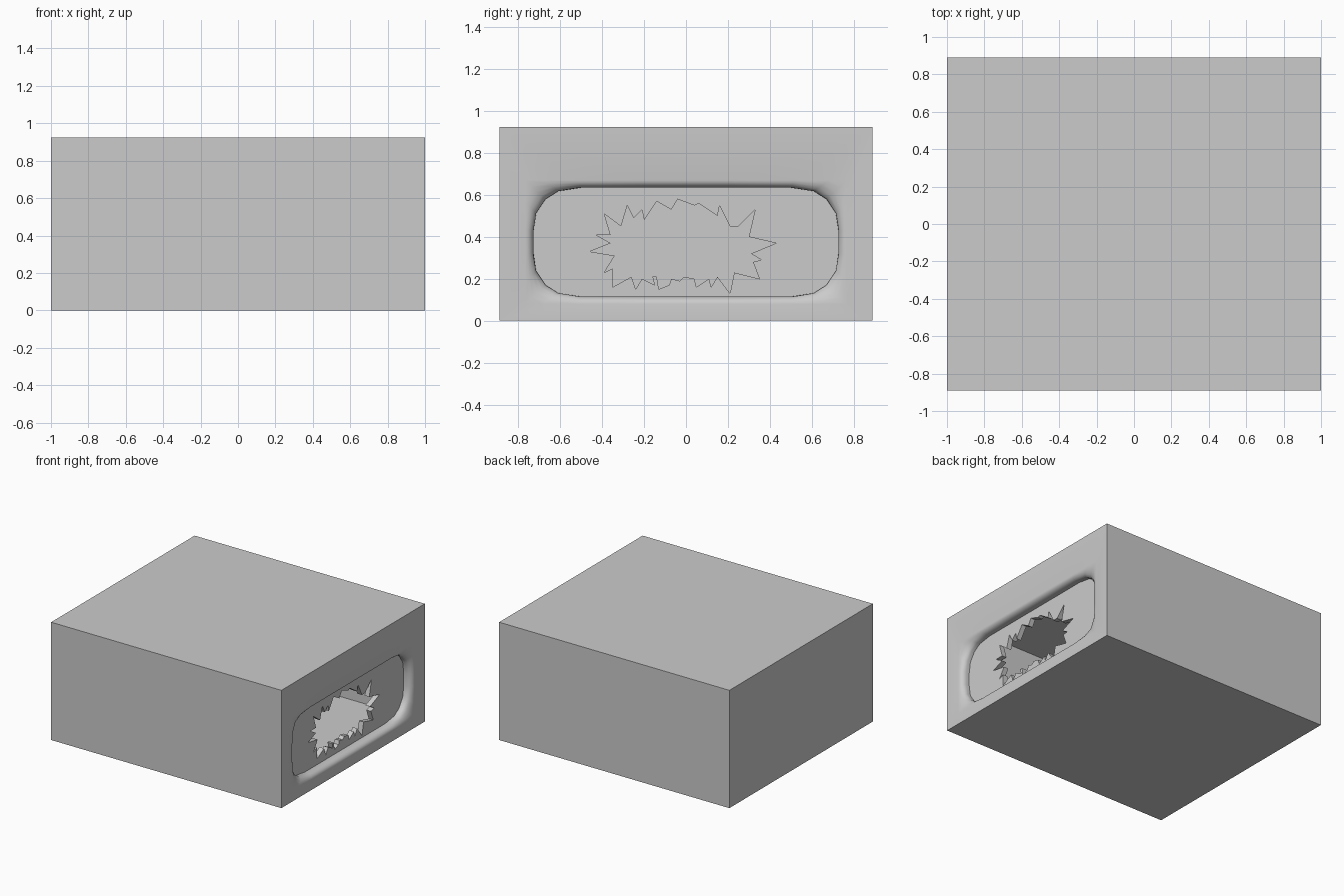
import bpy, bmesh, math
from mathutils import Vector

if "Cube" in bpy.data.objects:
    bpy.data.objects.remove(bpy.data.objects["Cube"])

HX, HY, H = 1.0, 0.89, 0.925
ZC = 0.375  # height of the recess centre


def quad_mirror(quarter):
    """Mirror a +y/+z quarter outline (top to side) into a full closed loop."""
    loop = list(quarter)
    loop += [(y, -z) for y, z in reversed(quarter)]
    loop += [(-y, -z) for y, z in quarter]
    loop += [(-y, z) for y, z in reversed(quarter)]
    return [(y, z + ZC) for y, z in loop]


def ring(bm, pts, depth):
    return [bm.verts.new((HX - depth, y, z)) for y, z in pts]


def loop_edges(bm, vs):
    out = []
    for i, v in enumerate(vs):
        w = vs[(i + 1) % len(vs)]
        out.append(bm.edges.get((v, w)) or bm.edges.new((v, w)))
    return out


def strip(bm, a, b):
    for i in range(len(a)):
        j = (i + 1) % len(a)
        bm.faces.new((a[i], a[j], b[j], b[i]))


def fill_between(bm, a, b, normal=(1, 0, 0)):
    bmesh.ops.triangle_fill(bm, use_beauty=True, normal=normal,
                            edges=loop_edges(bm, a) + loop_edges(bm, b))


def finish(bm, name, smooth=False):
    bmesh.ops.recalc_face_normals(bm, faces=bm.faces[:])
    me = bpy.data.meshes.new(name)
    bm.to_mesh(me)
    bm.free()
    ob = bpy.data.objects.new(name, me)
    bpy.context.collection.objects.link(ob)
    if smooth:
        bpy.context.view_layer.objects.active = ob
        ob.select_set(True)
        bpy.ops.object.shade_smooth_by_angle(angle=math.radians(35))
        ob.select_set(False)
    return ob


# Outlines of the recess: sharp rectangle outside, rounded opening inside
inner = quad_mirror([(0.22, .26), (.50, .26), (.61, .243), (.67, .205),
                     (.715, .138), (.728, .05)])
outer = quad_mirror([(0.22, .295), (.52, .295), (.68, .295), (.767, .295),
                     (.767, .19), (.767, .06)])

# Hollow box housing with a rounded-over recess on the right side
bm = bmesh.new()
rect = [(HY, H), (HY, 0), (-HY, 0), (-HY, H)]
near = ring(bm, rect, 0)
far = ring(bm, rect, 2 * HX)
strip(bm, near, far)
bm.faces.new(far)
rim = ring(bm, outer, 0)
fill_between(bm, near, rim)
steps = 5
prev = rim
for k in range(1, steps + 1):
    a = k / steps * math.pi / 2
    t, d = math.sin(a), 0.045 * (1 - math.cos(a))
    pts = [(o[0] + (i[0] - o[0]) * t, o[1] + (i[1] - o[1]) * t)
           for o, i in zip(outer, inner)]
    cur = ring(bm, pts, d)
    strip(bm, prev, cur)
    prev = cur
strip(bm, prev, ring(bm, inner, 0.07))
finish(bm, "box_housing", smooth=True)

# Torn hole outline, in hundredths of a unit (y, z)
torn = [(-46, 33), (-36, 37), (-43, 41), (-36, 41), (-39, 51), (-31, 45),
        (-28, 55), (-25, 49), (-21, 53), (-20, 48), (-14, 57), (-7, 53),
        (-4, 58), (4, 55), (6, 56), (15, 50), (16, 55), (19, 49), (21, 45),
        (25, 45), (33, 53), (30, 40), (43, 37), (31, 32), (36, 29), (32, 28),
        (35, 20), (23, 23), (21, 13), (15, 21), (12, 16), (11, 20), (5, 16),
        (4, 20), (-1, 21), (-3, 19), (-7, 20), (-8, 17), (-13, 15), (-14, 21),
        (-16, 21), (-15, 17), (-21, 20), (-24, 15), (-26, 21), (-35, 16),
        (-35, 25), (-39, 23), (-34, 31)]
torn = [(y / 100, z / 100) for y, z in torn]

# Recessed panel with thickness around the torn hole
bm = bmesh.new()
f_out, f_in = ring(bm, inner, 0.07), ring(bm, torn, 0.07)
b_out, b_in = ring(bm, inner, 0.11), ring(bm, torn, 0.11)
fill_between(bm, f_out, f_in)
fill_between(bm, b_out, b_in, (-1, 0, 0))
strip(bm, f_out, b_out)
strip(bm, f_in, b_in)
finish(bm, "torn_panel")
